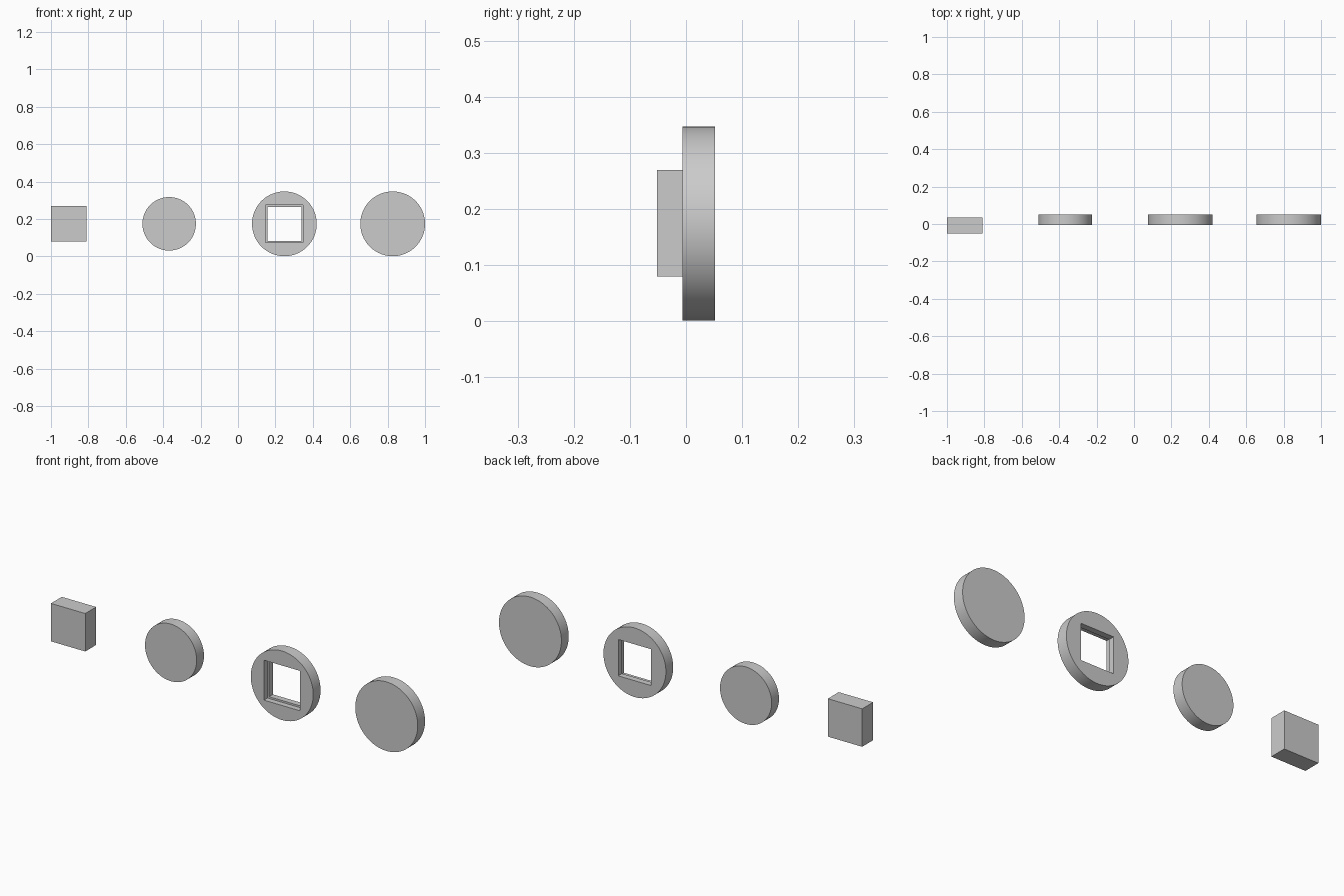
import bpy, bmesh
from math import pi, cos, sin

if "Cube" in bpy.data.objects:
    bpy.data.objects.remove(bpy.data.objects["Cube"])

Y_FRONT, Y_BACK, ZC = -0.006, 0.052, 0.174
Y_STEP = 0.022


def finish(name, bm, smooth=True):
    bmesh.ops.recalc_face_normals(bm, faces=bm.faces)
    me = bpy.data.meshes.new(name)
    bm.to_mesh(me)
    bm.free()
    ob = bpy.data.objects.new(name, me)
    bpy.context.collection.objects.link(ob)
    if smooth:
        bpy.ops.object.select_all(action='DESELECT')
        ob.select_set(True)
        bpy.context.view_layer.objects.active = ob
        bpy.ops.object.shade_smooth_by_angle(angle=pi / 6)
    return ob


def ring(bm, cx, r, y, n, square=False):
    # circle, or square outline sampled at the same angles (half width r)
    vs = []
    for i in range(n):
        a = 2 * pi * i / n
        k = r / max(abs(cos(a)), abs(sin(a))) if square else r
        vs.append(bm.verts.new((cx + k * cos(a), y, ZC + k * sin(a))))
    return vs


def bridge(bm, a, b):
    n = len(a)
    for i in range(n):
        j = (i + 1) % n
        bm.faces.new((a[i], a[j], b[j], b[i]))


def disc(name, cx, r, n=96):
    bm = bmesh.new()
    f, b = ring(bm, cx, r, Y_FRONT, n), ring(bm, cx, r, Y_BACK, n)
    bridge(bm, f, b)
    bm.faces.new(f)
    bm.faces.new(b)
    return finish(name, bm)


# square block
bm = bmesh.new()
bmesh.ops.create_cube(bm, size=1)
for v in bm.verts:
    v.co = (-0.905 + v.co.x * 0.19, -0.009 + v.co.y * 0.086, ZC + v.co.z * 0.19)
finish("square_block", bm, False)

# plain discs
disc("small_disc", -0.368, 0.143)
disc("large_disc", 0.827, 0.173)

# disc with a stepped square opening, wider at the front
bm = bmesh.new()
n, cx = 96, 0.248
loops = [ring(bm, cx, 0.173, Y_FRONT, n), ring(bm, cx, 0.173, Y_BACK, n),
         ring(bm, cx, 0.091, Y_BACK, n, True), ring(bm, cx, 0.091, Y_STEP, n, True),
         ring(bm, cx, 0.100, Y_STEP, n, True), ring(bm, cx, 0.100, Y_FRONT, n, True)]
for i in range(6):
    bridge(bm, loops[i], loops[(i + 1) % 6])
finish("square_hole_disc", bm)
